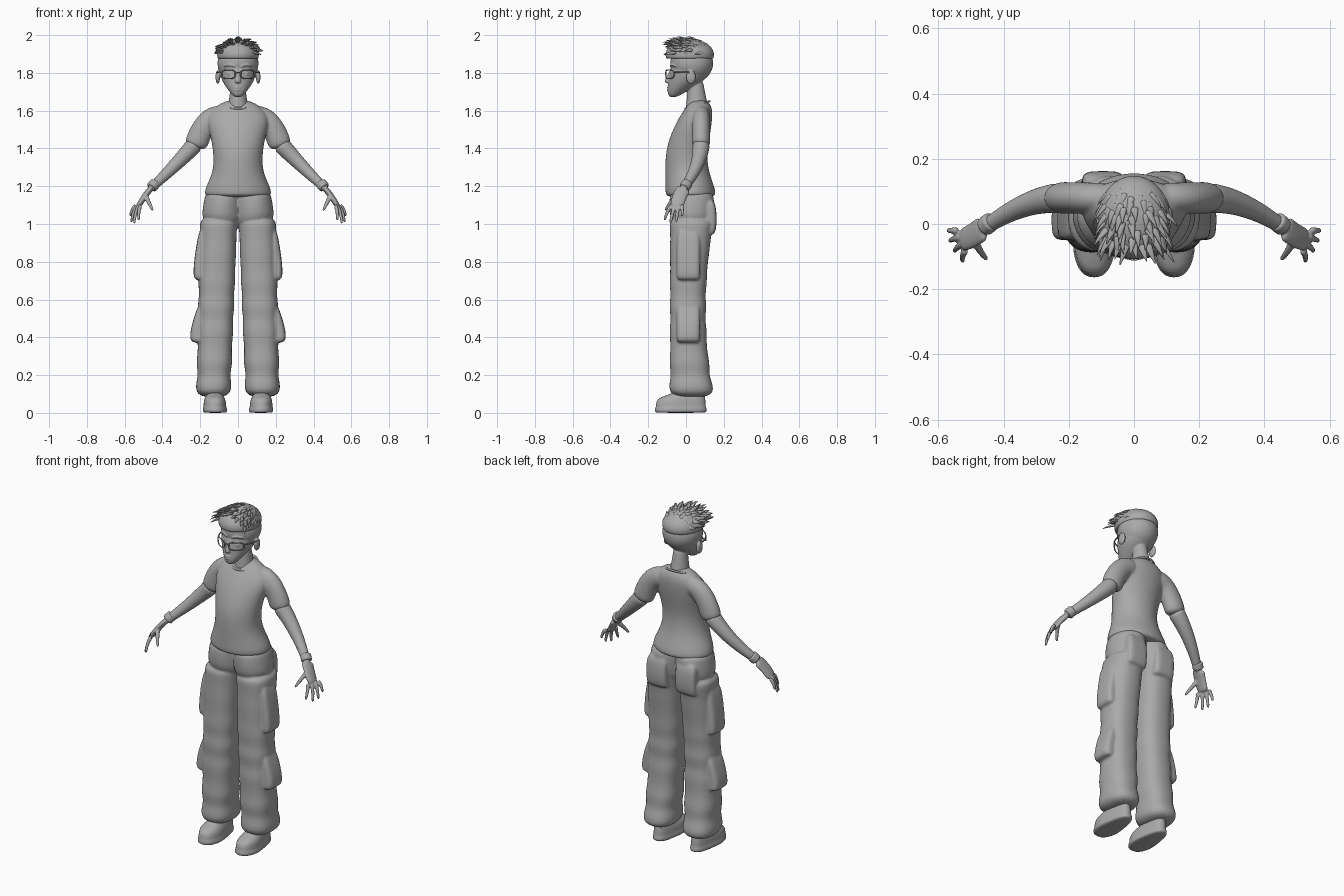
import bpy, bmesh, math, random
from mathutils import Vector, Matrix

random.seed(4)
if "Cube" in bpy.data.objects:
    bpy.data.objects.remove(bpy.data.objects["Cube"])

tone = (.4, .4, .4, 1)
grey = bpy.data.materials.new("plain grey")
grey.use_nodes = True
grey.diffuse_color = tone
grey.node_tree.nodes["Principled BSDF"].inputs["Base Color"].default_value = tone


def signed_power(value, exponent):
    return math.copysign(abs(value) ** exponent, value)


def circle(count):
    """Cosine and sine pairs around a full turn."""
    return [(math.cos(math.tau * k / count), math.sin(math.tau * k / count)) for k in range(count)]


def skin(bm, loops, closed=False):
    """Bridge successive loops of points with quads and cap the ends."""
    loops = [[bm.verts.new(point) for point in loop] for loop in loops]
    following = loops[1:] + loops[:1] if closed else loops[1:]
    for low, high in zip(loops, following):
        for k in range(len(low)):
            bm.faces.new((low[k - 1], low[k], high[k], high[k - 1]))
    if not closed:
        bm.faces.new(loops[0])
        bm.faces.new(loops[-1])


def stack(bm, levels, squareness=1):
    """Level cross-sections given as (z, left, right, front, back) bounds."""
    loops = []
    for z, left, right, front, back in levels:
        middle = Vector(((left + right) / 2, (front + back) / 2, z))
        loops.append([middle + Vector((signed_power(c, 1 / squareness) * (right - left) / 2,
                                       signed_power(s, 1 / squareness) * (back - front) / 2, 0))
                      for c, s in circle(24)])
    skin(bm, loops)


def centred(levels):
    """Bounds from (z, half width, front, back)."""
    return [(z, -half, half, front, back) for z, half, front, back in levels]


def section(centre, along, radius, flat, up, count):
    """Points of an ellipse facing along a path."""
    up = (up - along * up.dot(along)).normalized()
    side = up.cross(along)
    return [centre + side * c * radius + up * s * radius * flat for c, s in circle(count)]


def tube(bm, start, end, thick, thin, bend=(0, 0, 0), flat=1, up=(0, 1, 0), steps=4, count=12):
    """Tapering tube on a quadratic arc, bend shifts its control point."""
    start, end, up = Vector(start), Vector(end), Vector(up)
    control = (start + end) / 2 + Vector(bend)
    loops = []
    for i in range(steps + 1):
        t = i / steps
        first, second = start.lerp(control, t), control.lerp(end, t)
        along = (second - first).normalized()
        loops.append(section(first.lerp(second, t), along, thick + (thin - thick) * t, flat, up, count))
    skin(bm, loops)


def hoop(bm, points, radius, up):
    """Closed wire through the points."""
    points = [Vector(p) for p in points]
    loops = []
    for i, point in enumerate(points):
        along = (points[(i + 1) % len(points)] - points[i - 1]).normalized()
        loops.append(section(point, along, radius, 1, Vector(up), 8))
    skin(bm, loops, closed=True)


def ball(bm, centre, size):
    matrix = Matrix.Translation(centre) @ Matrix.Diagonal((*size, 1))
    bmesh.ops.create_uvsphere(bm, u_segments=24, v_segments=16, radius=1, matrix=matrix)


def finish(bm, name, mirror=False, voxel=0):
    """Make the object; a voxel size fuses its overlapping pieces."""
    bmesh.ops.recalc_face_normals(bm, faces=bm.faces)
    for face in bm.faces:
        face.smooth = True
    mesh = bpy.data.meshes.new(name)
    bm.to_mesh(mesh)
    bm.free()
    mesh.materials.append(grey)
    part = bpy.data.objects.new(name, mesh)
    bpy.context.collection.objects.link(part)
    if mirror:
        part.modifiers.new("mirror", "MIRROR").use_mirror_merge = False
    subdivide = part.modifiers.new("subdivide", "SUBSURF")
    subdivide.levels = subdivide.render_levels = 2 if voxel else 1
    if voxel:
        fuse = part.modifiers.new("fuse", "REMESH")
        fuse.mode, fuse.voxel_size, fuse.use_smooth_shade = "VOXEL", voxel, True
        part.modifiers.new("soften", "SMOOTH").iterations = 2


# Trousers: hips, then legs whose folds deepen towards the hem
bm = bmesh.new()
stack(bm, [(.97, 0, .1, 0, .1), (1.01, -.02, .19, -.08, .14), (1.07, -.02, .19, -.09, .15),
           (1.13, -.02, .18, -.09, .15), (1.18, -.02, .17, -.08, .14)])
legs = []
for i in range(17):
    z = .08 + i * .06
    slack = 1.1 - z
    fold = .01 * math.cos(z * 45) * slack
    legs.append((z, .04 * slack - fold, .2 + .02 * slack + fold,
                 -.085 - fold, .105 + .2 * (z - .55) ** 2 + fold))
stack(bm, legs, 1.2)

# Cargo pockets that billow at the bottom, and flat back pockets
for bottom, top, bulge in ((.7, 1, .04), (.37, .6, .06)):
    stack(bm, [(bottom + (top - bottom) * t, .15, .2 + bulge * size, -.05, .075)
               for t, size in ((0, .6), (.08, 1), (.5, .7), (1, 0))], 2)
stack(bm, [(z, .03, .16, .08, back) for z, back in ((.94, .14), (.96, .16), (1.05, .165), (1.14, .15))], 2)
finish(bm, "cargo_trousers", mirror=True, voxel=.007)

# Shirt: torso with short sleeves
bm = bmesh.new()
stack(bm, centred([(1.14, .17, -.1, .15), (1.16, .18, -.11, .16), (1.2, .17, -.11, .15),
                   (1.28, .13, -.11, .12), (1.38, .13, -.11, .11), (1.48, .15, -.08, .13),
                   (1.56, .17, -.04, .14), (1.62, .13, 0, .14), (1.66, .05, .03, .11)]))
for side in (1, -1):
    tube(bm, (side * .08, .08, 1.57), (side * .23, .08, 1.4), .06, .064,
         bend=(side * .02, 0, .1), flat=.8, steps=6)
finish(bm, "shirt", voxel=.007)

# Collar band around the neckline
bm = bmesh.new()
hoop(bm, [(.075 * c, .06 + .065 * s, 1.63 + .02 * s) for c, s in circle(32)], .006, up=(0, 0, 1))
finish(bm, "collar")

# Arms, palms and fingers fused into one skin
bm = bmesh.new()
tube(bm, (.22, .08, 1.43), (.47, -.02, 1.18), .05, .022, bend=(-.01, .05, 0), steps=8)
tube(bm, (.46, -.01, 1.19), (.53, -.05, 1.09), .017, .015, bend=(0, -.01, .01), flat=2.5)
for i in range(4):
    knuckle = (.54 - .008 * i, -.02 * (i + 1), 1.1)
    tip = (.57 - .005 * i * i, -.02 - .032 * i, 1 + .012 * (i - 1.8) ** 2)
    tube(bm, knuckle, tip, .012, .007, bend=(.01, 0, .01))
tube(bm, (.49, -.05, 1.15), (.45, -.11, 1.07), .014, .007, bend=(0, -.01, 0))
finish(bm, "arms_and_hands", mirror=True, voxel=.0045)

# Wrist bands
bm = bmesh.new()
tube(bm, (.435, .01, 1.22), (.46, -.01, 1.19), .031, .031)
finish(bm, "wrist_bands", mirror=True)

# Head: neck, skull, jaw, nose, lips, ears, eyes and brows fused
bm = bmesh.new()
tube(bm, (0, .06, 1.6), (0, .05, 1.77), .06, .036, bend=(0, 0, -.03), flat=1.1)
ball(bm, (0, .03, 1.85), (.11, .115, .105))
stack(bm, centred([(1.67, .02, -.09, -.05), (1.7, .045, -.1, 0), (1.74, .075, -.095, .07),
                   (1.79, .1, -.09, .13), (1.86, .1, -.08, .13)]))
tube(bm, (0, -.07, 1.82), (0, -.1, 1.745), .008, .018, bend=(0, -.01, 0), flat=.9)
for z in (1.71, 1.722):
    ball(bm, (0, -.092, z), (.018, .01, .005))
for side in (1, -1):
    ball(bm, (side * .107, .026, 1.778), (.012, .026, .036))
    ball(bm, (side * .04, -.06, 1.794), (.02, .02, .016))
    tube(bm, (side * .015, -.082, 1.832), (side * .075, -.058, 1.834), .006, .004, bend=(0, -.01, .02))
finish(bm, "head", voxel=.004)

# Glasses: rims, bridge and temples
bm = bmesh.new()
rim = [(.05 + signed_power(c, .65) * .036, 1.793 + signed_power(s, .65) * .023) for c, s in circle(32)]
hoop(bm, [(x, -.108 + 6 * x * x, z) for x, z in rim], .0035, up=(0, 1, 0))
tube(bm, (0, -.11, 1.803), (.015, -.107, 1.8), .003, .003)
tube(bm, (.085, -.064, 1.803), (.113, .03, 1.803), .004, .004, bend=(.015, 0, 0), up=(0, 0, 1))
finish(bm, "glasses", mirror=True)

# Hair: cropped cap with a level underside and overlapping locks swept forward
bm = bmesh.new()
crown = Vector((0, .02, 1.895))
ball(bm, crown, (.112, .13, .085))
for vert in bm.verts:
    vert.co.z = max(vert.co.z, 1.875)
for row in range(9):
    for column in range(9):
        turn = (column / 4 - 1) * 1.25 + random.uniform(-.1, .1)
        along = .75 - row * .17 + random.uniform(-.06, .06)
        fall = math.sqrt(1 - along * along)
        out = Vector((math.sin(turn) * fall, along, math.cos(turn) * fall))
        root = crown + Vector((out.x * .1, out.y * .122, out.z * .08))
        sweep = Vector((out.x * .45 + random.uniform(-.3, .3), -1, .1 - abs(turn) * .25))
        tip = root + sweep * random.uniform(.045, .065) + out * random.uniform(.004, .016)
        tip.z = min(tip.z, 1.995)
        tube(bm, root, tip, .016, .001, bend=out * .01, flat=.6, up=out, steps=3, count=8)
finish(bm, "hair")

# Shoes: rounded toe, heel narrowed behind the ball of the foot
bm = bmesh.new()
stack(bm, [(0, .06, .18, -.16, .1), (.005, .055, .19, -.165, .11), (.025, .055, .19, -.165, .11),
           (.03, .06, .185, -.16, .105), (.06, .06, .185, -.16, .105), (.085, .07, .18, -.14, .1),
           (.1, .08, .165, -.07, .1), (.16, .085, .16, 0, .1)], 1.2)
for vert in bm.verts:
    narrowing = .2 * min(1, max(0, vert.co.y * 10 + .7))
    vert.co.x += (.122 - vert.co.x) * narrowing
finish(bm, "shoes", mirror=True)
